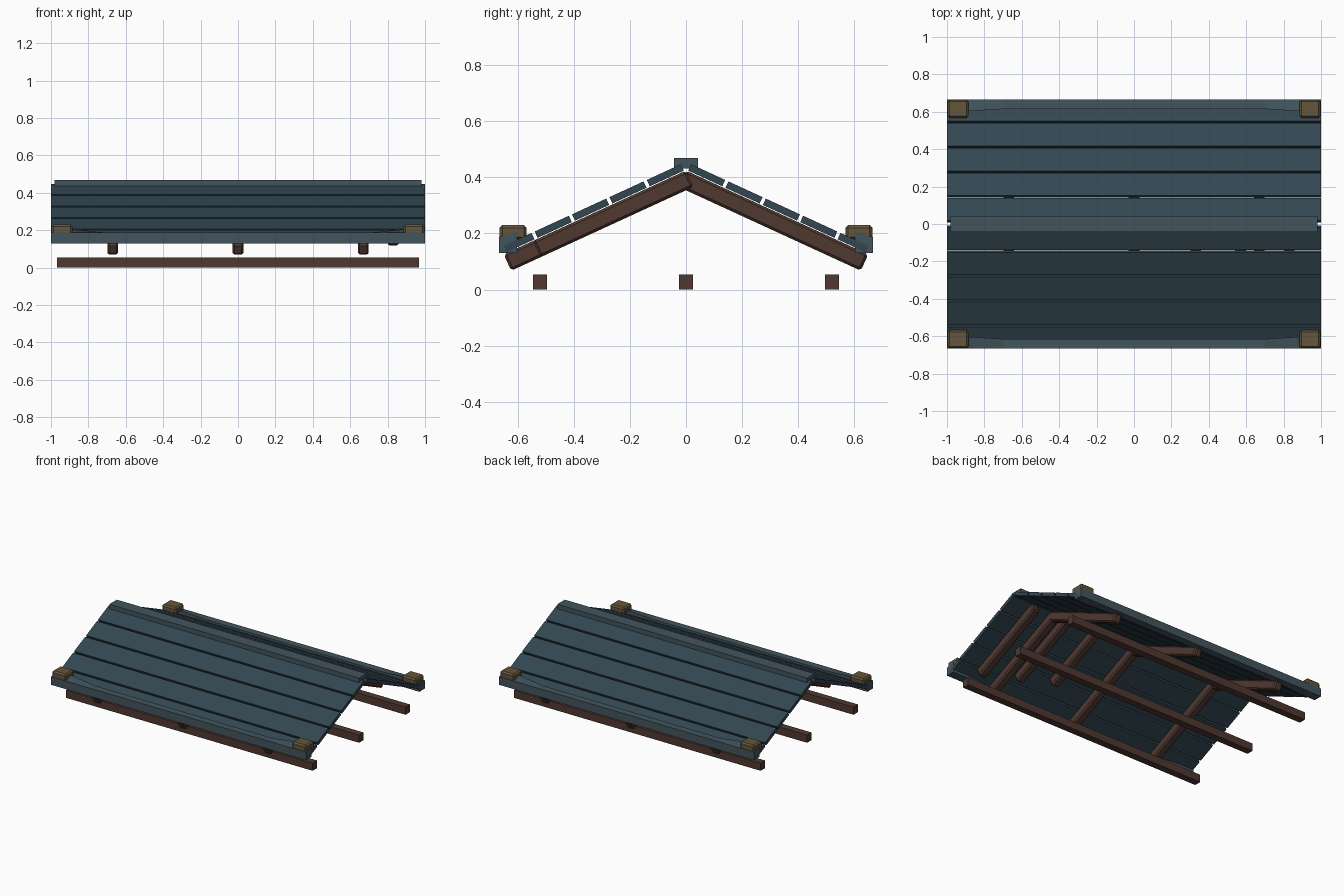
import bpy, bmesh, math
from mathutils import Matrix, Vector

if "Cube" in bpy.data.objects:
    bpy.data.objects.remove(bpy.data.objects["Cube"])

SLOPE = math.radians(24.7)
RIDGE_Z = 0.424  # where the tops of the rafters meet


def material(name, rgb):
    m = bpy.data.materials.new(name)
    m.diffuse_color = (*rgb, 1)
    m.use_nodes = True
    m.node_tree.nodes["Principled BSDF"].inputs["Base Color"].default_value = m.diffuse_color
    return m


SLATE = material("slate_boards", (0.032, 0.062, 0.082))
TRIM = material("slate_trim", (0.055, 0.09, 0.11))
WOOD = material("brown_wood", (0.08, 0.04, 0.03))
CAP = material("cap_wood", (0.13, 0.09, 0.045))


def finish(name, bm, mat, bevel=0):
    bmesh.ops.recalc_face_normals(bm, faces=bm.faces)
    if bevel:
        bmesh.ops.bevel(bm, geom=bm.edges[:], offset=bevel, segments=1,
                        affect='EDGES', profile=0.5)
    me = bpy.data.meshes.new(name)
    bm.to_mesh(me)
    bm.free()
    me.materials.append(mat)
    ob = bpy.data.objects.new(name, me)
    bpy.context.collection.objects.link(ob)
    return ob


def box(name, lo, hi, mat, bevel=0, xform=Matrix()):
    lo, hi = Vector(lo), Vector(hi)
    bm = bmesh.new()
    bmesh.ops.create_cube(bm, size=1)
    for v in bm.verts:
        v.co = xform @ ((lo + hi) / 2 + v.co * (hi - lo))
    return finish(name, bm, mat, bevel)


def slope_frame(side):
    # local y runs down the roof from the ridge, local z is the roof normal
    m = Matrix.Translation((0, 0, RIDGE_Z)) @ Matrix.Rotation(-SLOPE, 4, 'X')
    return m if side > 0 else Matrix.Scale(-1, 4, (0, 1, 0)) @ m


# Floor beams
for i, y in enumerate((-0.52, 0, 0.52)):
    box(f"long_beam_{i}", (-0.967, y - 0.025, 0), (0.967, y + 0.025, 0.054), WOOD)

for side, label in ((-1, "front"), (1, "back")):
    frame = slope_frame(side)

    # Rafters, plus the broken shorter ones on the front slope
    rafters = [(-0.67, 0.715), (0, 0.715), (0.67, 0.715)]
    if side < 0:
        rafters += [(0.33, 0.46), (0.57, 0.53), (0.83, 0.60)]
    for i, (x, length) in enumerate(rafters):
        box(f"{label}_rafter_{i}", (x - 0.029, 0, -0.064), (x + 0.029, length, 0),
            WOOD, 0.009, frame)

    # Roof boards
    for i in range(5):
        s = 0.007 + i * 0.1465
        end = s + (0.134 if i < 4 else 0.11)
        box(f"{label}_roof_board_{i}", (-1, s, 0.003), (1, end, 0.028), SLATE, 0, frame)

    # Eave trim, rising and widening slightly toward its ends
    bm = bmesh.new()
    rings = []
    for x, top, inner in ((-1, 0.205, 0.603), (-0.87, 0.203, 0.604), (-0.7, 0.187, 0.615),
                          (0.7, 0.187, 0.615), (0.87, 0.203, 0.604), (1, 0.205, 0.603)):
        rings.append([bm.verts.new((x, side * y, z)) for y, z in
                      ((0.666, 0.13), (0.666, 0.187), (inner, top), (inner, 0.13))])
    for a, b in zip(rings, rings[1:]):
        for k in range(4):
            bm.faces.new((a[k], a[k - 1], b[k - 1], b[k]))
    bm.faces.new(rings[0])
    bm.faces.new(rings[-1])
    finish(f"{label}_eave_trim", bm, TRIM)

    # Corner caps
    for sx, end in ((-1, "left"), (1, "right")):
        x, y = sx * 0.941, side * 0.616
        box(f"{label}_{end}_corner_cap", (x - 0.055, y - 0.048, 0.178),
            (x + 0.055, y + 0.048, 0.23), CAP, 0.01)

# Ridge cap
box("ridge_cap", (-0.98, -0.042, 0.432), (0.98, 0.042, 0.468), TRIM)
